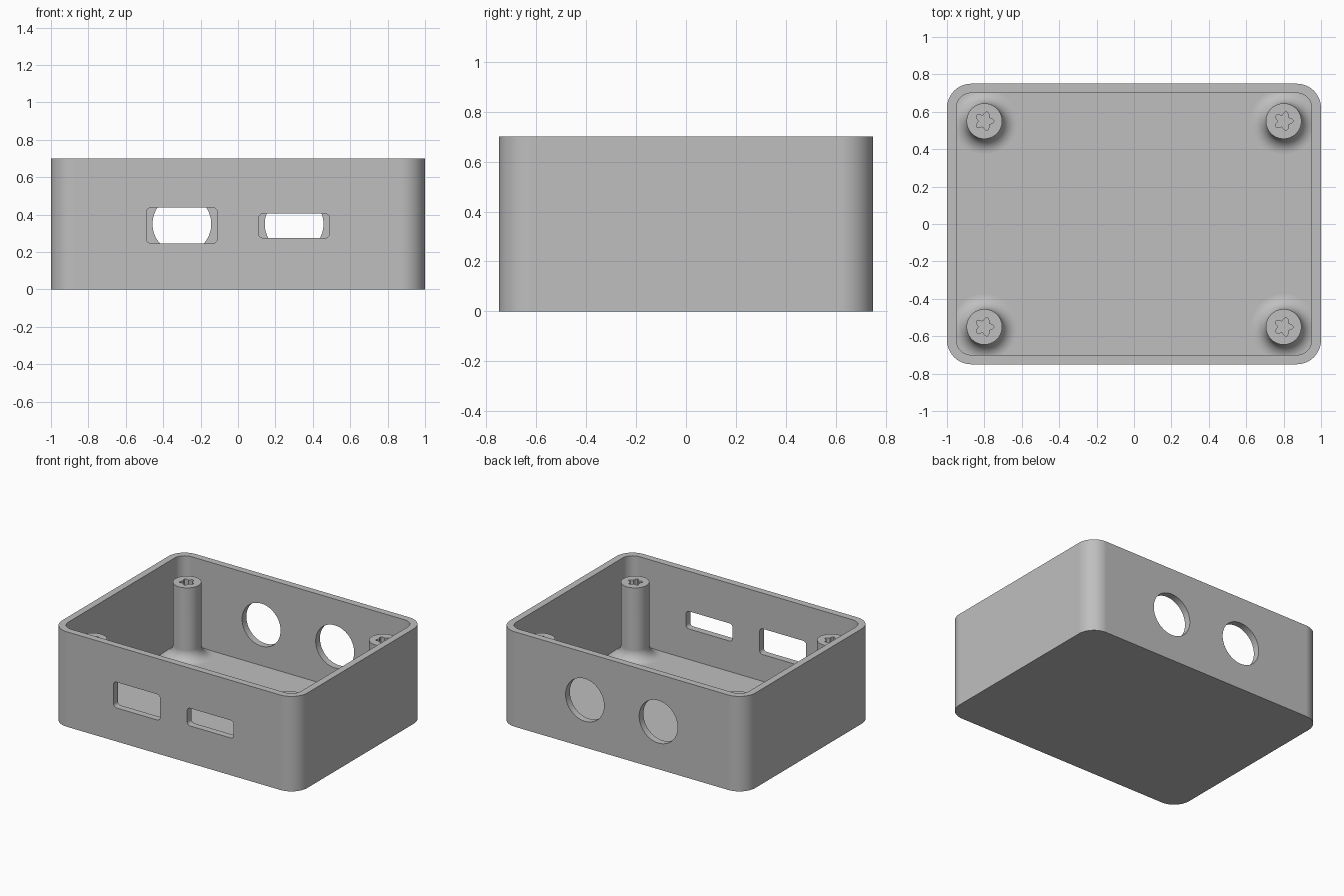
import bpy, bmesh, math
from mathutils import Matrix, Vector

if "Cube" in bpy.data.objects:
    bpy.data.objects.remove(bpy.data.objects["Cube"])

grey = bpy.data.materials.new("plain grey")
grey.diffuse_color = (0.52, 0.52, 0.52, 1)
grey.use_nodes = True
grey.node_tree.nodes["Principled BSDF"].inputs["Base Color"].default_value = grey.diffuse_color

W, D, H, WALL, FLOOR = 2.0, 1.5, 0.7, 0.05, 0.05


def rounded_rect(w, d, r, seg=16):
    """Outline of a rounded rectangle centred on the origin."""
    pts = []
    for i, (sx, sy) in enumerate([(1, 1), (-1, 1), (-1, -1), (1, -1)]):
        for k in range(seg + 1):
            a = math.pi / 2 * (i + k / seg)
            pts.append((sx * (w / 2 - r) + r * math.cos(a),
                        sy * (d / 2 - r) + r * math.sin(a)))
    return pts


def circle(r, seg=64):
    return [(r * math.cos(2 * math.pi * k / seg), r * math.sin(2 * math.pi * k / seg))
            for k in range(seg)]


def star(r, amp, seg=60):
    """Soft five-pointed star."""
    pts = []
    for k in range(seg):
        a = 2 * math.pi * k / seg
        rr = r + amp * math.cos(5 * a)
        pts.append((rr * math.cos(a), rr * math.sin(a)))
    return pts


def stack(name, layers, matrix=Matrix()):
    """Closed solid through a stack of (outline, z) layers, capped at both ends."""
    bm = bmesh.new()
    rings = [[bm.verts.new((x, y, z)) for x, y in pts] for pts, z in layers]
    n = len(rings[0])
    for a, b in zip(rings, rings[1:]):
        for i in range(n):
            j = (i + 1) % n
            bm.faces.new((a[i], a[j], b[j], b[i]))
    bm.faces.new(rings[0][::-1])
    bm.faces.new(rings[-1])
    bmesh.ops.recalc_face_normals(bm, faces=bm.faces)
    bm.transform(matrix)
    me = bpy.data.meshes.new(name)
    bm.to_mesh(me)
    bm.free()
    me.materials.append(grey)
    ob = bpy.data.objects.new(name, me)
    bpy.context.collection.objects.link(ob)
    return ob


def activate(ob):
    bpy.ops.object.select_all(action='DESELECT')
    ob.select_set(True)
    bpy.context.view_layer.objects.active = ob


def cut(ob, cutter):
    """Subtract the cutter from the object and remove the cutter."""
    cutter.hide_render = True
    mod = ob.modifiers.new("cut", 'BOOLEAN')
    mod.operation, mod.solver, mod.object = 'DIFFERENCE', 'EXACT', cutter
    activate(ob)
    bpy.ops.object.modifier_apply(modifier=mod.name)
    bpy.data.objects.remove(cutter, do_unlink=True)


def finish(ob):
    activate(ob)
    bpy.ops.object.shade_smooth_by_angle(angle=math.radians(30))
    mod = ob.modifiers.new("even shading", 'WEIGHTED_NORMAL')
    mod.keep_sharp = True


# Open tray: the outer wall rises, folds over the rim and drops to the inner floor
outer = rounded_rect(W, D, 0.13)
inner = rounded_rect(W - 2 * WALL, D - 2 * WALL, 0.08)
case = stack("case", [(outer, 0), (outer, H), (inner, H), (inner, FLOOR)])


# Port openings in the front and back walls
def wall_opening(outline, x, y, z):
    turn = Matrix.Translation(Vector((x, y, z))) @ Matrix.Rotation(math.pi / 2, 4, 'X')
    cut(case, stack("opening_cutter", [(outline, -0.1), (outline, 0.1)], turn))


wall_opening(rounded_rect(0.38, 0.19, 0.025, 6), -0.30, -D / 2 + 0.025, 0.342)
wall_opening(rounded_rect(0.38, 0.13, 0.025, 6), 0.30, -D / 2 + 0.025, 0.34)
for x in (-0.30, 0.30):
    wall_opening(circle(0.157), x, D / 2 - 0.025, 0.35)
finish(case)

# Screw posts with a flared foot and a star-shaped hole
POST_R, FOOT, POST_TOP = 0.095, 0.08, 0.59
for sx, xname in ((-1, "left"), (1, "right")):
    for sy, yname in ((-1, "front"), (1, "back")):
        at = Matrix.Translation(Vector((sx * 0.8, sy * 0.55, 0)))
        layers = [(circle(POST_R + FOOT), FLOOR - 0.02)]
        for k in range(13):
            a = math.pi / 2 * k / 12
            layers.append((circle(POST_R + FOOT * (1 - math.sin(a))),
                           FLOOR + FOOT * (1 - math.cos(a))))
        layers.append((circle(POST_R), POST_TOP))
        post = stack(f"{yname}_{xname}_post", layers, at)
        hole = star(0.041, 0.010)
        cut(post, stack("star_cutter", [(hole, 0.1), (hole, POST_TOP + 0.05)], at))
        finish(post)
